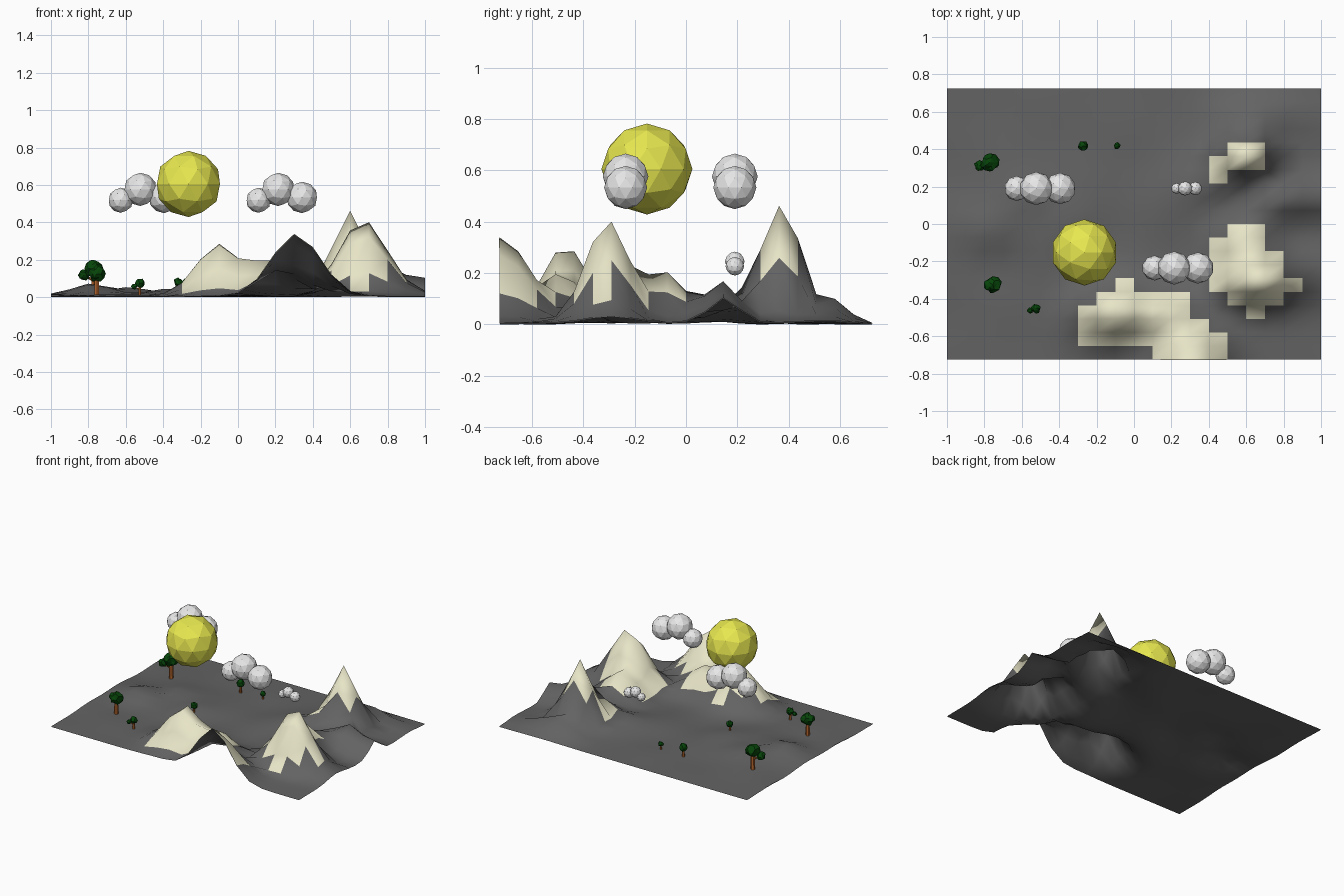
import bpy, bmesh, math, random
from mathutils import Vector

random.seed(4)
cube = bpy.data.objects.get("Cube")
if cube:
    bpy.data.objects.remove(cube, do_unlink=True)


def material(name, r, g, b):
    m = bpy.data.materials.new(name)
    m.use_nodes = True
    m.diffuse_color = (r, g, b, 1)
    m.node_tree.nodes["Principled BSDF"].inputs["Base Color"].default_value = (r, g, b, 1)
    return m


snow = material("cream_snow", 0.8, 0.78, 0.57)
rock = material("grey_rock", 0.125, 0.125, 0.125)
yellow = material("sun_yellow", 0.8, 0.8, 0.08)
white = material("cloud_white", 0.8, 0.8, 0.8)
green = material("leaf_green", 0.002, 0.06, 0.003)
brown = material("bark_brown", 0.45, 0.13, 0.025)


def add_object(name, bm, *mats):
    mesh = bpy.data.meshes.new(name)
    bm.to_mesh(mesh)
    bm.free()
    for m in mats:
        mesh.materials.append(m)
    ob = bpy.data.objects.new(name, mesh)
    bpy.context.collection.objects.link(ob)
    return ob


def ball(name, centre, radius, mat, jitter=0.0):
    bm = bmesh.new()
    bmesh.ops.create_icosphere(bm, subdivisions=2, radius=radius)
    for v in bm.verts:
        v.co = v.co * (1 + random.uniform(-jitter, jitter)) + Vector(centre)
    return add_object(name, bm, mat)


def limb(name, start, end, r1, r2):
    start, end = Vector(start), Vector(end)
    axis = end - start
    bm = bmesh.new()
    bmesh.ops.create_cone(bm, cap_ends=True, segments=6, radius1=r1, radius2=r2,
                          depth=axis.length)
    turn = Vector((0, 0, 1)).rotation_difference(axis)
    for v in bm.verts:
        v.co = turn @ v.co + (start + end) / 2
    return add_object(name, bm, brown)


# Hills: x, y, height, spread in x, spread in y
HILLS = [
    (0.6, 0.37, 0.455, 0.13, 0.115),
    (0.5, 0.21, 0.135, 0.14, 0.08),
    (0.67, -0.305, 0.41, 0.18, 0.12),
    (0.6, -0.1, 0.19, 0.14, 0.14),
    (0.68, 0.06, 0.1, 0.2, 0.07),
    (0.8, 0.14, 0.15, 0.16, 0.09),
    (1.0, 0.15, 0.09, 0.12, 0.08),
    (0.65, 0.57, 0.1, 0.2, 0.08),
    (0.35, 0.2, 0.05, 0.2, 0.15),
    (0.31, -0.725, 0.335, 0.185, 0.17),
    (-0.1, -0.47, 0.295, 0.17, 0.13),
    (0.15, -0.49, 0.205, 0.19, 0.12),
    (-0.77, -0.03, 0.06, 0.13, 0.13),
    (-0.58, 0.15, 0.05, 0.14, 0.13),
    (-0.35, 0.02, 0.035, 0.14, 0.12),
]
HALF_Y, CELLS, SHEET = 0.725, 20, 0.004


def height(x, y):
    total = sum((h * math.exp(-((x - cx) / sx) ** 2 - ((y - cy) / sy) ** 2)) ** 3
                for cx, cy, h, sx, sy in HILLS)
    edge = max(0, 1 - (y / HALF_Y) ** 2)
    ripple = 0.009 * edge * (1 + math.sin(9 * x + 4 * y) * math.cos(11 * y - 3 * x))
    return SHEET + total ** (1 / 3) + ripple


# Snow cells: first column, last column, first row, end row
SNOW = [
    (7, 7, 1, 4), (8, 8, 1, 5), (9, 9, 1, 6), (10, 10, 1, 5),
    (11, 12, 0, 5), (13, 13, 0, 3), (14, 14, 0, 2),
    (14, 14, 5, 9), (15, 15, 4, 10), (16, 16, 3, 10), (17, 17, 4, 8), (18, 18, 5, 6),
    (14, 14, 13, 15), (15, 16, 14, 16),
]

# Terrain sheet with snow on the mountains and a rock underside
bm = bmesh.new()
bmesh.ops.create_grid(bm, x_segments=CELLS, y_segments=CELLS, size=1)
for f in bm.faces:
    c = f.calc_center_median()
    col = int((c.x + 1) / 2 * CELLS)
    row = int((c.y + 1) / 2 * CELLS)
    snowy = any(a <= col <= b and lo <= row < hi for a, b, lo, hi in SNOW)
    f.material_index = 0 if snowy else 1
    f.smooth = True
for v in bm.verts:
    v.co.y *= HALF_Y
    v.co.z = height(v.co.x, v.co.y)
terrain = add_object("terrain", bm, snow, rock)
under = terrain.modifiers.new("underside", "SOLIDIFY")
under.thickness = SHEET
under.offset = -1
under.use_rim = False
under.material_offset = 1

# Sun
ball("sun", (-0.265, -0.152, 0.605), 0.177, yellow)

# Clouds: three overlapping puffs each
PUFFS = [("left", -0.105, -0.058, 0.067), ("middle", 0, 0, 0.089), ("right", 0.127, -0.043, 0.084)]
CLOUDS = [("west", -0.522, 0.19, 0.576, 1), ("east", 0.215, -0.235, 0.576, 1),
          ("small", 0.273, 0.19, 0.245, 0.43)]
for label, x, y, z, s in CLOUDS:
    for side, dx, dz, r in PUFFS:
        ball(f"{label}_cloud_{side}_puff", (x + dx * s, y, z + dz * s), r * s, white)

# Trees: x, y, crown centre z, crown radius, has side branch
TREES = [
    (-0.77, 0.33, 0.152, 0.046, True),
    (-0.755, -0.325, 0.125, 0.043, False),
    (-0.525, -0.452, 0.075, 0.025, True),
    (-0.32, -0.05, 0.08, 0.023, False),
    (-0.272, 0.418, 0.075, 0.027, False),
    (-0.09, 0.418, 0.05, 0.018, False),
]
for i, (x, y, z, r, branched) in enumerate(TREES, 1):
    base = min(height(x, y), z - 2 * r) - 0.003
    limb(f"tree_{i}_trunk", (x, y, base), (x, y, z), r * 0.36, r * 0.26)
    ball(f"tree_{i}_crown", (x, y, z), r, green, 0.18)
    if branched:
        tip = (x - 1.2 * r, y - 0.4 * r, z - 0.75 * r)
        limb(f"tree_{i}_branch", (x, y, z - 1.4 * r), tip, r * 0.18, r * 0.12)
        ball(f"tree_{i}_side_crown", tip, r * 0.62, green, 0.18)
